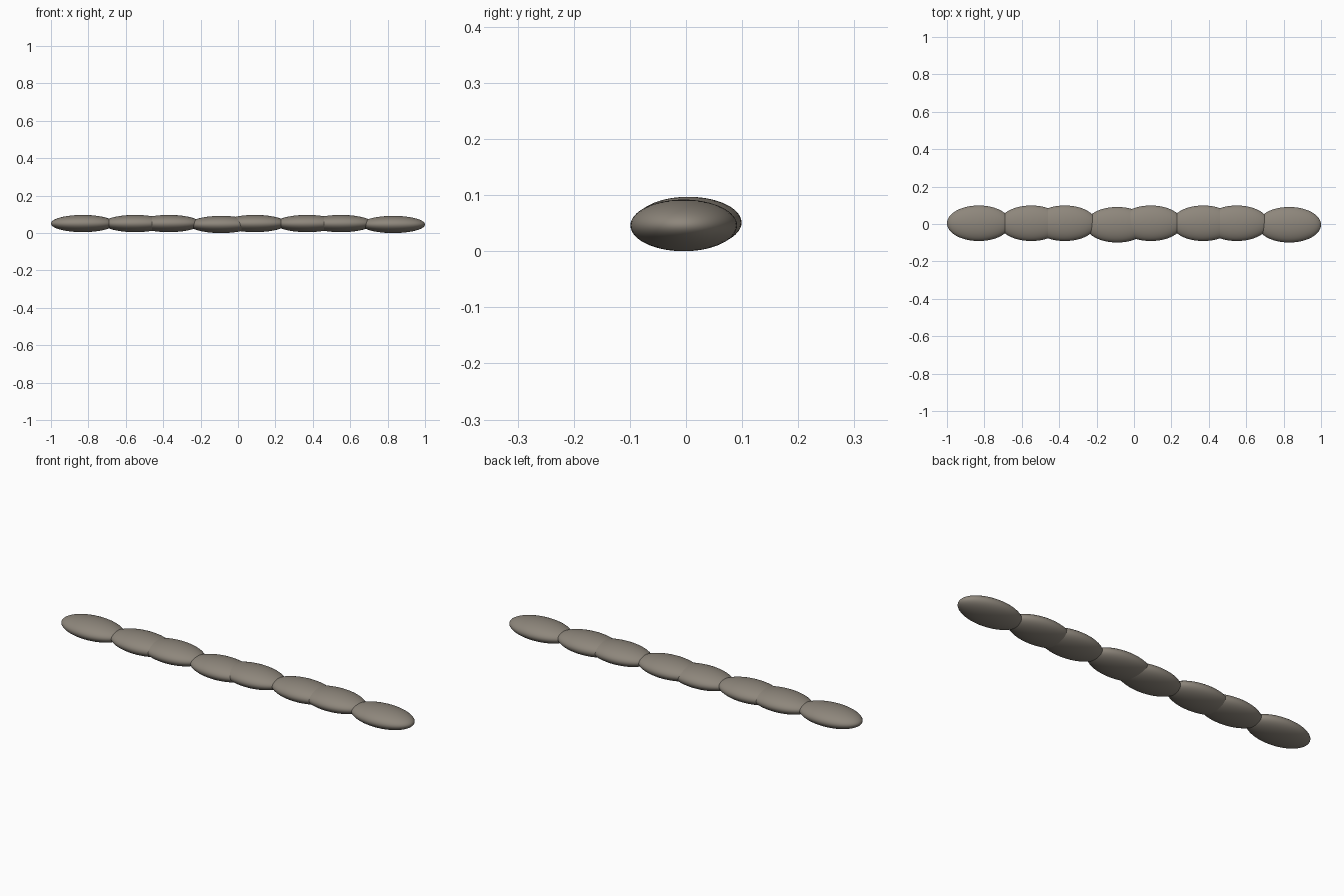
import bpy

cube = bpy.data.objects.get("Cube")
if cube:
    bpy.data.objects.remove(cube, do_unlink=True)

# Single warm grey stone colour
stone = bpy.data.materials.new("warm_grey_stone")
stone.use_nodes = True
colour = (0.27, 0.24, 0.2, 1)
stone.diffuse_color = colour
stone.node_tree.nodes["Principled BSDF"].inputs["Base Color"].default_value = colour

RADII = (0.17, 0.095, 0.046)


def pebble(index, x, low):
    """Flattened ellipsoid; a low one sits slightly down and forward."""
    y, z = (-0.004, 0.046) if low else (0.004, 0.051)
    bpy.ops.mesh.primitive_uv_sphere_add(segments=64, ring_count=32, radius=1,
                                         location=(x, y, z))
    obj = bpy.context.object
    obj.name = f"pebble_{index}"
    obj.scale = RADII
    bpy.ops.object.transform_apply(location=False, rotation=False, scale=True)
    bpy.ops.object.shade_smooth()
    obj.data.materials.append(stone)


# Row of overlapping pebbles with alternating wide and narrow spacing
x = -0.83
for i in range(8):
    pebble(i + 1, x, low=i in (3, 7))
    x += 0.28 if i % 2 == 0 else 0.18
